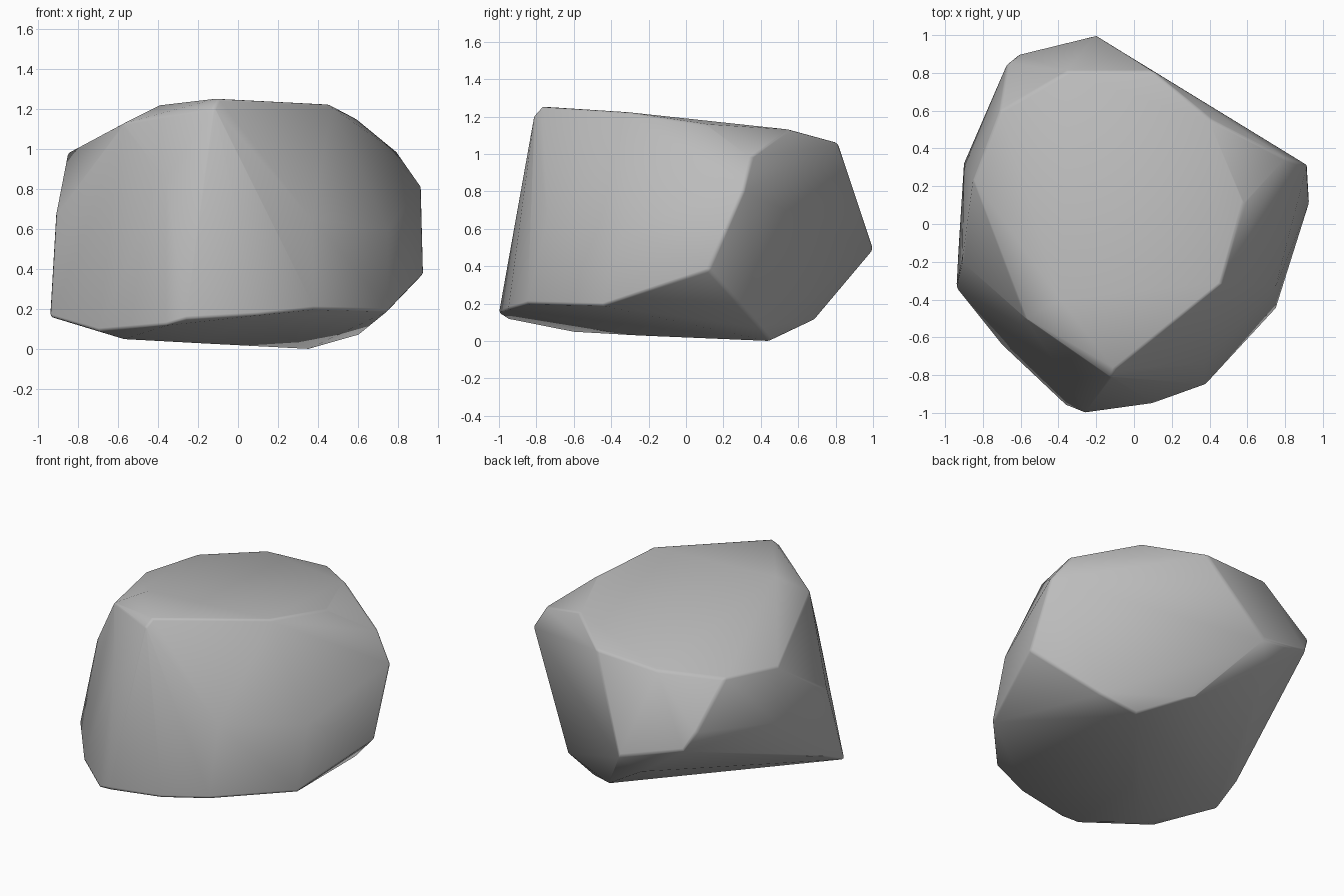
import bpy
import bmesh

cube = bpy.data.objects.get("Cube")
if cube:
    bpy.data.objects.remove(cube, do_unlink=True)

# Stone colour
stone = bpy.data.materials.new("stone_grey")
stone.use_nodes = True
grey = (0.5, 0.5, 0.5, 1)
stone.diffuse_color = grey
stone.node_tree.nodes["Principled BSDF"].inputs["Base Color"].default_value = grey

# Chiselled corners, grouped by level
top_rim = [(-.1, -.77, 1.255), (-.12, -.81, 1.21), (-.39, -.4, 1.22),
           (-.57, -.5, 1.13), (.46, -.32, 1.225), (.58, .1, 1.16),
           (.4, .56, 1.13), (.1, .81, 1.06), (-.35, .81, 1.04)]
shoulder = [(-.85, .24, .98), (-.71, .6, 1), (.8, .35, .98),
            (.92, .31, .81), (-.67, .85, .72), (-.9, .32, .65),
            (-.91, -.2, .67), (-.61, -.53, .88), (-.36, -.81, .85)]
waist = [(-.2, 1, .49), (-.61, .9, .6), (-.3, .9, .38), (.93, .12, .38),
         (.75, -.33, .6), (.37, -.74, .65)]
foot = [(-.94, -.34, .16), (-.93, -.15, .25), (-.7, -.64, .09),
        (-.36, -.96, .12), (-.26, -1, .15), (.1, -.95, .17),
        (.38, -.85, .2), (.75, -.45, .19), (.6, .4, .07), (.36, .45, 0),
        (.1, .68, .11), (-.2, -.25, .03), (-.57, -.6, .05)]

# Boulder wraps all corners in one faceted skin
bm = bmesh.new()
for corner in top_rim + shoulder + waist + foot:
    bm.verts.new(corner)
bmesh.ops.convex_hull(bm, input=bm.verts)
bmesh.ops.delete(bm, geom=[v for v in bm.verts if not v.link_faces], context="VERTS")
bmesh.ops.recalc_face_normals(bm, faces=bm.faces)
mesh = bpy.data.meshes.new("boulder")
bm.to_mesh(mesh)
bm.free()
mesh.materials.append(stone)

boulder = bpy.data.objects.new("boulder", mesh)
bpy.context.collection.objects.link(boulder)
bpy.context.view_layer.objects.active = boulder
boulder.select_set(True)

# Slightly worn edges with soft shading
bevel = boulder.modifiers.new("worn_edges", "BEVEL")
bevel.width = 0.015
bevel.segments = 2
bevel.limit_method = "ANGLE"
bevel.angle_limit = 0.6
bpy.ops.object.shade_smooth()
